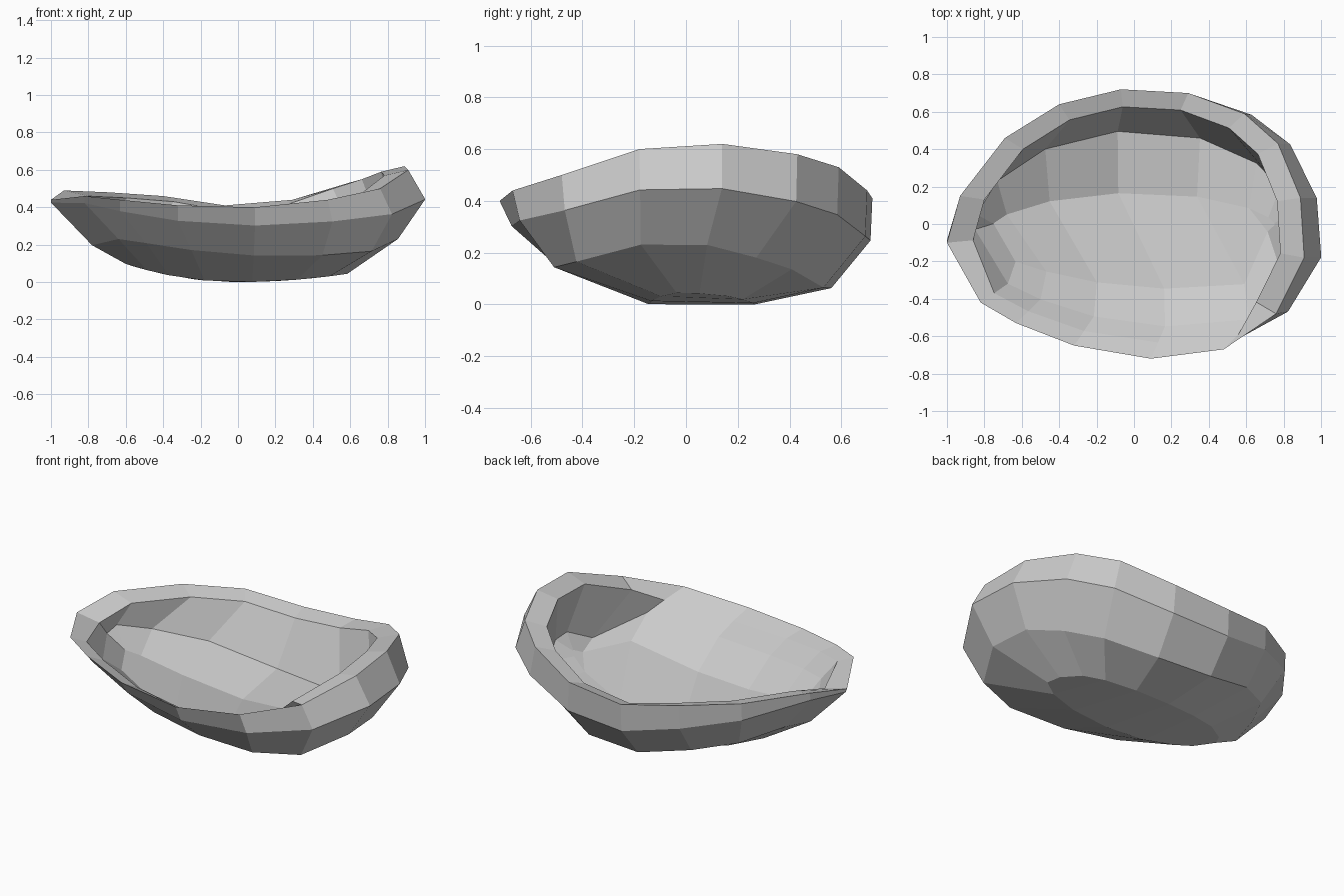
import bpy, bmesh

default_cube = bpy.data.objects.get("Cube")
if default_cube:
    bpy.data.objects.remove(default_cube, do_unlink=True)

# Wavy lip of the shell, clockwise from the left tip
LIP = [(-1, -.1, .44), (-.93, .15, .49), (-.69, .46, .48), (-.4, .64, .46),
       (-.07, .72, .41), (.29, .7, .44), (.59, .59, .53), (.77, .43, .58),
       (.89, .14, .62), (.91, -.18, .6), (.76, -.48, .5), (.48, -.67, .44),
       (.09, -.72, .4), (-.32, -.65, .41), (-.63, -.53, .44), (-.82, -.42, .46)]
COUNT = len(LIP)
FRONT_START = 11  # columns from here on belong to the open front slope


def swell(x):
    """Extra fullness that grows towards the raised end only."""
    return max(x, 0) ** 2


# Each ring is derived from the lip by tapering and dropping it
def belly(x, y, z, front):
    drop = .13 + .05 * y + .04 * x - .07 * max(-x, 0) ** 3
    return x + .11 * swell(x), y * (.93 + .06 * x if y < 0 else .99), z - drop


def underside(x, y, z, front):
    if x > 0:
        along = .94 * x
    elif y > 0:
        along = x * (1.08 + .3 * x)
    else:
        along = .78 * x
    across = .68 + .35 * swell(x) if y < 0 else .78 - .25 * swell(x)
    lean = .09 if x > 0 else .05
    return along, y * across, z - (.3 + lean * x + .07 * y)


def keel(x, y, z, front):
    along = .62 * x + .02
    return along, y * (.2 if y < 0 else .37), along ** 2 * (.13 if x > 0 else .27)


def inner_lip(x, y, z, front):
    if front:
        return .96 * x + .04 + .25 * swell(x), .88 * y, z - .055 - .035 * x
    return .86 * x, .87 * y, z - .03


def wall_foot(x, y, z, front):
    if front:
        return .92 * x + .08 + .4 * swell(x), .76 * y, z - .13
    bend = .4 * x ** 2
    drop = .25 + .13 * min(x, .45) + .07 * y
    return (1.25 - bend) * x, (.69 - bend) * y, z - drop


def floor_edge(x, y, z, front):
    if front:
        along = .87 * x + .08 + .4 * swell(x)
        return along, .48 * y, .13 + .25 * along ** 2
    along = (1.2 - .45 * x ** 2) * x
    return along, (.23 - .25 * x ** 2) * y, .06 + .32 * along ** 2


def add_ring(bm, shape):
    return [bm.verts.new(shape(*point, i >= FRONT_START)) for i, point in enumerate(LIP)]


def bridge(bm, upper, lower):
    for i in range(COUNT):
        j = (i + 1) % COUNT
        bm.faces.new((upper[i], upper[j], lower[j], lower[i]))


def cap(bm, ring):
    """Close a ring with strips running from front to back."""
    half = COUNT // 2
    bm.faces.new((ring[0], ring[1], ring[-1]))
    for i in range(1, half - 1):
        bm.faces.new((ring[i], ring[i + 1], ring[-i - 1], ring[-i]))
    bm.faces.new((ring[half - 1], ring[half], ring[half + 1]))


# Closed shell: outside skin and hollow share the lip
bm = bmesh.new()
lip = add_ring(bm, lambda x, y, z, front: (x, y, z))
for profile in ((belly, underside, keel), (inner_lip, wall_foot, floor_edge)):
    previous = lip
    for shape in profile:
        ring = add_ring(bm, shape)
        bridge(bm, previous, ring)
        previous = ring
    cap(bm, previous)
bmesh.ops.recalc_face_normals(bm, faces=bm.faces[:])

# Rest the keel on the ground
lowest = min(v.co.z for v in bm.verts)
bmesh.ops.translate(bm, verts=bm.verts[:], vec=(0, 0, -lowest))

mesh = bpy.data.meshes.new("shell_bowl")
bm.to_mesh(mesh)
bm.free()
shell = bpy.data.objects.new("shell_bowl", mesh)
bpy.context.collection.objects.link(shell)

# Plain grey material
grey = bpy.data.materials.new("light_grey")
grey.use_nodes = True
colour = (.6, .6, .6, 1)
grey.diffuse_color = colour
grey.node_tree.nodes["Principled BSDF"].inputs["Base Color"].default_value = colour
mesh.materials.append(grey)
